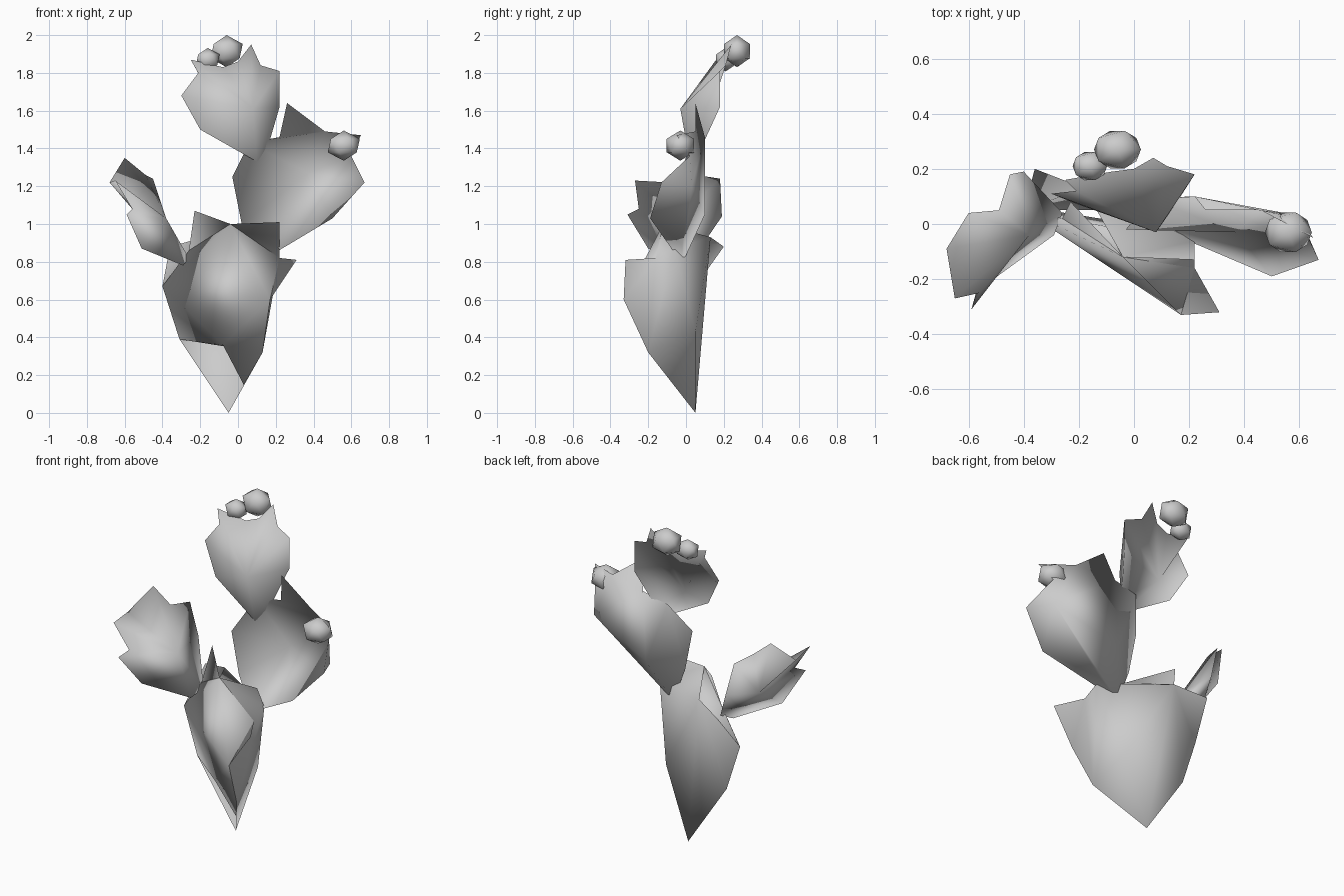
import bpy
import bmesh
from mathutils import Vector

cube = bpy.data.objects.get("Cube")
if cube:
    bpy.data.objects.remove(cube, do_unlink=True)

# One plain grey for the whole plant
grey = bpy.data.materials.new("plain_grey")
grey.use_nodes = True
colour = (.6, .6, .6, 1)
grey.diffuse_color = colour
grey.node_tree.nodes["Principled BSDF"].inputs["Base Color"].default_value = colour


def face_towards(bm, verts, direction):
    """Add a face whose normal points along the direction."""
    face = bm.faces.new(verts)
    face.normal_update()
    if face.normal.dot(Vector(direction)) < 0:
        face.normal_flip()


def finish(bm, name, centre, roundness):
    """Make a smooth grey object whose normals swell away from the centre."""
    wires = [e for e in bm.edges if not e.link_faces]
    bmesh.ops.delete(bm, geom=wires, context='EDGES')
    loose = [v for v in bm.verts if not v.link_faces]
    bmesh.ops.delete(bm, geom=loose, context='VERTS')
    mesh = bpy.data.meshes.new(name)
    bm.to_mesh(mesh)
    bm.free()
    mesh.materials.append(grey)
    mesh.shade_smooth()
    normals = []
    for loop, corner in zip(mesh.loops, mesh.corner_normals):
        swell = mesh.vertices[loop.vertex_index].co - Vector(centre)
        normals.append((corner.vector + swell * roundness).normalized())
    mesh.normals_split_custom_set(normals)
    bpy.context.collection.objects.link(bpy.data.objects.new(name, mesh))


def hull(bm, body):
    """Wrap the named points in a closed skin and return their vertices."""
    verts = {key: bm.verts.new(p) for key, p in body.items()}
    bmesh.ops.convex_hull(bm, input=list(verts.values()))
    bmesh.ops.recalc_face_normals(bm, faces=bm.faces[:])
    return verts


def add_fins(bm, verts, spikes, fins, outward):
    """Continue the skin into pointed fins."""
    for key, p in spikes.items():
        verts[key] = bm.verts.new(p)
    for fin in fins:
        face_towards(bm, [verts[key] for key in fin.split()], outward)


def rim_pad(name, rim, front, back, facing, centre, roundness, cupped=False):
    """A pad with a jagged rim; a cupped one shows the inside of its front skin."""
    bm = bmesh.new()
    loop = [bm.verts.new(p) for p in rim.values()]
    facing = Vector(facing)
    for point, outward in ((front, facing), (back, facing if cupped else -facing)):
        hub = bm.verts.new(point)
        for a, b in zip(loop, loop[1:] + loop[:1]):
            face_towards(bm, (a, b, hub), outward)
    finish(bm, name, centre, roundness)


def fruit(name, centre, radii):
    bpy.ops.mesh.primitive_ico_sphere_add(subdivisions=1, radius=1, location=centre)
    obj = bpy.context.object
    obj.name = name
    obj.scale = radii
    obj.data.materials.append(grey)
    obj.data.shade_smooth()


# Lowest pad, set diagonally: an open back skin with fins
rim = dict(
    left_low=(-.31, .05, .39), left_mid=(-.4, .05, .67), left_top=(-.26, .02, .86),
    right_low=(.13, -.2, .32), right_mid=(.17, -.33, .6), right_top=(.22, -.16, .82),
    crown=(-.04, -.12, 1))
backward = Vector((.55, .83, 0))
bm = bmesh.new()
skin = hull(bm, dict(
    rim, tip=(-.05, .05, 0), back_low=(.1, .05, .43),
    back_right=(.22, -.06, .87), back_left=(-.18, .13, .93)))
front_faces = [f for f in bm.faces if f.normal.dot(backward) < -.1]
bmesh.ops.delete(bm, geom=front_faces, context='FACES_ONLY')
add_fins(bm, skin,
         dict(right_spike=(.31, -.32, .81), left_spike=(-.36, .2, .88),
              top_spike=(-.23, .08, 1.07), crown_spike=(.22, -.13, 1.01)),
         ["right_mid right_spike right_top",
          "left_mid left_spike back_left",
          "left_top top_spike crown",
          "crown crown_spike back_right"],
         backward)
finish(bm, "base_pad_back", (-.05, -.05, .6), 1.5)

# Swollen front of the lowest pad, ending above the tip
bm = bmesh.new()
front = hull(bm, dict(rim, middle=(-.08, -.11, .36),
                      underside=(0, 0, .42), inner_top=(.02, -.03, .92)))
add_fins(bm, front, dict(low=(.03, -.06, .15)), ["middle right_low low"], -backward)
finish(bm, "base_pad_front", (-.05, -.05, .64), 2)

# Pad on the left: its front is sunken and shows the inside of the skin
bm = bmesh.new()
left = hull(bm, dict(
    tip=(.1, -.02, .79),
    inner_low=(.02, -.02, 1), inner_mid=(-.03, -.02, 1.25), inner_top=(.06, .09, 1.43),
    back_top=(.22, .1, 1.46), back_mid=(.2, .1, 1.05), back_low=(.23, -.02, .89),
    outer_top=(.46, .05, 1.49), outer_high=(.6, .02, 1.36), outer_mid=(.6, .03, 1.2),
    outer_point=(.67, -.13, 1.22), outer_low=(.5, -.19, 1.03)))
front_faces = [f for f in bm.faces if f.normal.y < -.35]
bmesh.ops.delete(bm, geom=front_faces, context='FACES')
hub = bm.verts.new((.37, -.03, 1.27))
for edge in [e for e in bm.edges if e.is_boundary]:
    face_towards(bm, (*edge.verts, hub), (0, 1, 0))
add_fins(bm, left,
         dict(top_spike=(.26, .05, 1.64), side_spike=(.65, -.05, 1.47)),
         ["back_top top_spike outer_top",
          "outer_top side_spike outer_high"],
         (0, 1, 0))
finish(bm, "left_pad", (.48, .05, 1.17), 3)

# Highest pad, leaning back and cupped behind
rim_pad("top_pad",
        dict(tip=(.1, .02, 1.33),
             right_low=(-.2, .07, 1.5), right_mid=(-.3, .11, 1.68),
             right_top=(-.21, .12, 1.8), right_spike=(-.25, .16, 1.87),
             crown_right=(-.08, .19, 1.83), crown=(0, .2, 1.86),
             left_spike=(.07, .24, 1.95), crown_left=(.12, .21, 1.84),
             left_top=(.22, .18, 1.81), left_mid=(.22, .18, 1.62),
             tip_side=(.15, .07, 1.38)),
        front=(.08, -.03, 1.61), back=(-.08, .12, 1.56),
        facing=(0, -1, .3), centre=(.02, .06, 1.62), roundness=3, cupped=True)

# Pad on the right, tilted outwards
rim_pad("right_pad",
        dict(tip=(-.29, -.04, .78), front_low=(-.51, -.2, .87),
             low_spike=(-.59, -.31, 1.05), front_notch=(-.56, -.25, 1.08),
             front_spike=(-.65, -.27, 1.23), side_spike=(-.68, -.09, 1.22),
             top_spike=(-.6, .04, 1.35), back_notch=(-.49, .05, 1.26),
             back_spike=(-.45, .18, 1.24), back_mid=(-.4, .19, 1.04),
             tip_side=(-.26, .04, .82)),
        front=(-.38, -.04, 1.03), back=(-.5, .01, 1.01),
        facing=(.64, -.59, .49), centre=(-.42, -.03, .92), roundness=4)

# Round fruits on the pad rims
fruit("large_fruit", (-.06, .27, 1.915), (.095, .08, .085))
fruit("small_fruit", (-.16, .21, 1.87), (.07, .06, .062))
fruit("left_fruit", (.56, -.03, 1.415), (.095, .085, .08))
